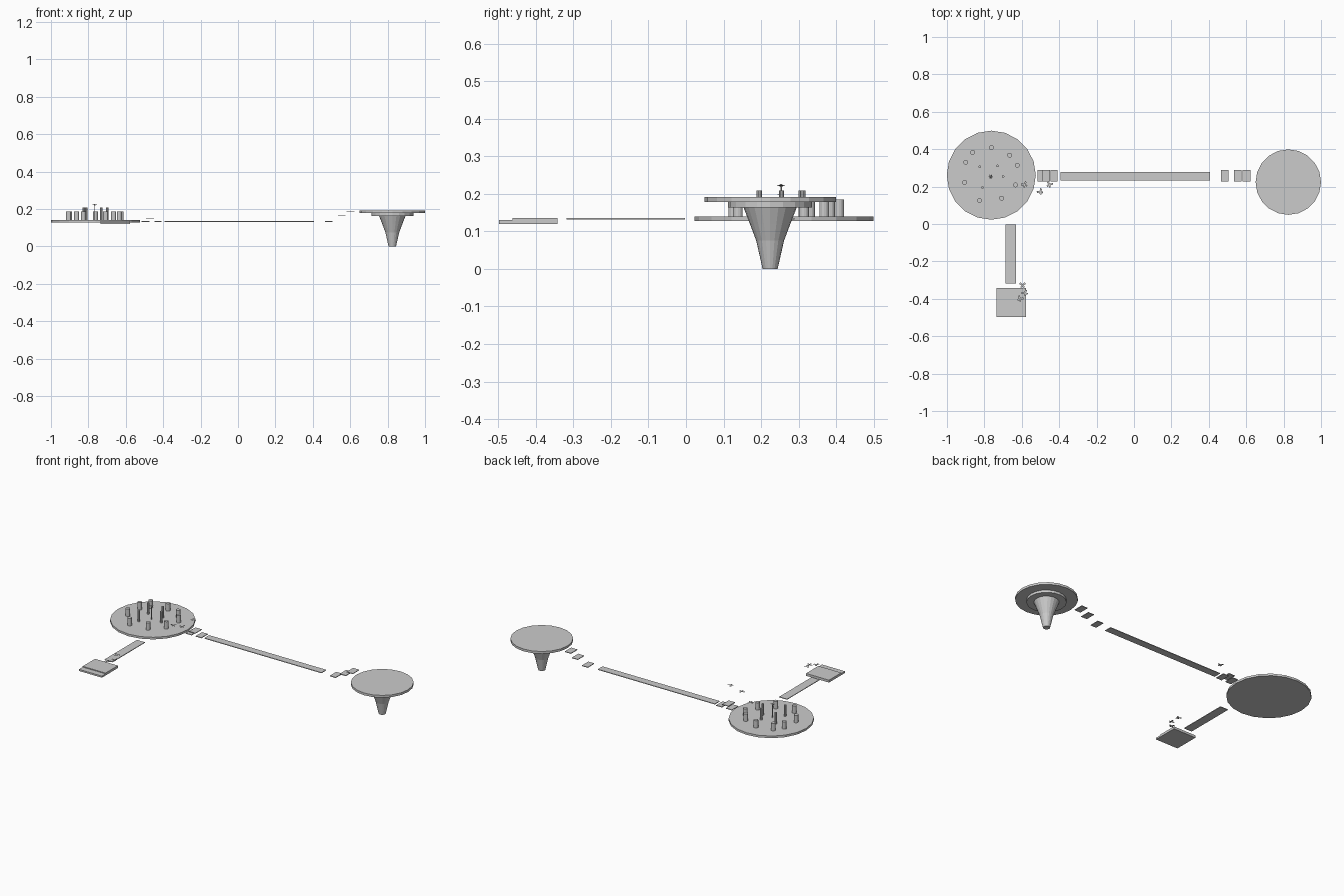
import bpy, bmesh
from math import radians, sin, cos, pi
from mathutils import Matrix, Vector

if "Cube" in bpy.data.objects:
    bpy.data.objects.remove(bpy.data.objects["Cube"])


def finish(name, bm):
    bmesh.ops.recalc_face_normals(bm, faces=bm.faces)
    mesh = bpy.data.meshes.new(name)
    bm.to_mesh(mesh)
    bm.free()
    ob = bpy.data.objects.new(name, mesh)
    bpy.context.collection.objects.link(ob)
    return ob


def lathe(name, x, y, profile, sides=20):
    """Solid of revolution from (radius, z) pairs, with flat caps."""
    bm = bmesh.new()
    rings = [[bm.verts.new((x + r * sin(2 * pi * i / sides), y + r * cos(2 * pi * i / sides), z))
              for i in range(sides)] for r, z in profile]
    for a, b in zip(rings, rings[1:]):
        for i in range(sides):
            j = (i + 1) % sides
            bm.faces.new((a[i], a[j], b[j], b[i]))
    bm.faces.new(rings[0])
    bm.faces.new(rings[-1])
    return finish(name, bm)


def box(name, x0, x1, y0, y1, z0, z1):
    bm = bmesh.new()
    m = Matrix.Translation(((x0 + x1) / 2, (y0 + y1) / 2, (z0 + z1) / 2))
    bmesh.ops.create_cube(bm, size=1, matrix=m @ Matrix.Diagonal((x1 - x0, y1 - y0, z1 - z0, 1)))
    return finish(name, bm)


def butterfly(name, x, y, z, turn):
    """Flat paper-thin insect: one wing outline mirrored."""
    half = [(0, .007), (.013, .017), (.017, .007), (.006, .001),
            (.012, -.009), (.005, -.014), (0, -.006)]
    bm = bmesh.new()
    for s in (-1, 1):
        bm.faces.new([bm.verts.new((s * px, py, 0)) for px, py in half])
    bmesh.ops.remove_doubles(bm, verts=bm.verts, dist=1e-5)
    ob = finish(name, bm)
    ob.location = (x, y, z)
    ob.rotation_euler = (0, 0, radians(turn))
    return ob


# Floating pedestal island: disc, collar and flared stem
PX, PY = .825, .224
lathe("pedestal_disc", PX, PY, [(.175, .178), (.175, .192)])
lathe("pedestal_collar", PX, PY, [(.112, .163), (.112, .179)])
lathe("pedestal_stem", PX, PY, [(.02, 0), (.037, .075), (.054, .12), (.071, .164)])

# Main round platform
CX, CY = -.763, .261
lathe("garden_disc", CX, CY, [(.238, .127), (.238, .14)])

# Ring of thick pillars
for i, (x, y) in enumerate([(-.90, .33), (-.863, .383), (-.762, .408), (-.665, .368),
                            (-.624, .314), (-.634, .209), (-.708, .138), (-.826, .126),
                            (-.906, .223)]):
    lathe(f"pillar_{i}", x, y, [(.013, .139), (.013, .185)], 12)

# Inner slender posts
for i, (x, y) in enumerate([(-.825, .306), (-.73, .311), (-.70, .254), (-.811, .195)]):
    lathe(f"post_{i}", x, y, [(.007, .139), (.007, .209)], 10)

# Flower in the middle: stem, head, petals and a leaf
FX, FY = -.766, .253
lathe("flower_stem", FX, FY, [(.002, .139), (.002, .22)], 6)
lathe("flower_head", FX, FY, [(.003, .218), (.005, .222), (.002, .226)], 8)
bm = bmesh.new()
c = Vector((FX, FY, .219))
for i in range(6):
    a = i * pi / 3
    u, v = Vector((cos(a), sin(a), 0)), Vector((-sin(a), cos(a), 0))
    up = Vector((0, 0, .004))
    bm.faces.new([bm.verts.new(p) for p in
                  (c, c + u * .008 + v * .004 + up, c + u * .013 + up, c + u * .008 - v * .004 + up)])
bm.faces.new([bm.verts.new((FX + dx, FY + dy, z)) for dx, dy, z in
              [(0, 0, .196), (.003, -.007, .2), (0, -.013, .2), (-.003, -.007, .2)]])
finish("flower_petals", bm)

# Long bridge and short side bridge
box("long_bridge", -.392, .405, .233, .279, .131, .135)
box("side_bridge", -.686, -.632, -.318, -.003, .131, .135)

# Stepping slabs at both ends of the long bridge
for i, (x0, x1, z) in enumerate([(-.515, -.474, .133), (-.492, -.449, .15), (-.447, -.408, .133),
                                 (.466, .506, .133), (.534, .575, .163), (.581, .623, .188)]):
    box(f"step_{i}", x0, x1, .227, .289, z - .002, z + .002)

# Square landing with raised upper slab
box("landing_base", -.734, -.578, -.498, -.342, .12, .13)
box("landing_top", -.734, -.578, -.462, -.342, .129, .135)

# Two groups of butterflies
for i, b in enumerate([(-.585, .209, .17, 30), (-.453, .209, .24, -25), (-.5, .171, .2, 40),
                       (-.596, -.328, .19, 0), (-.582, -.37, .18, 35), (-.61, -.401, .175, -30)]):
    butterfly(f"butterfly_{i}", *b)
